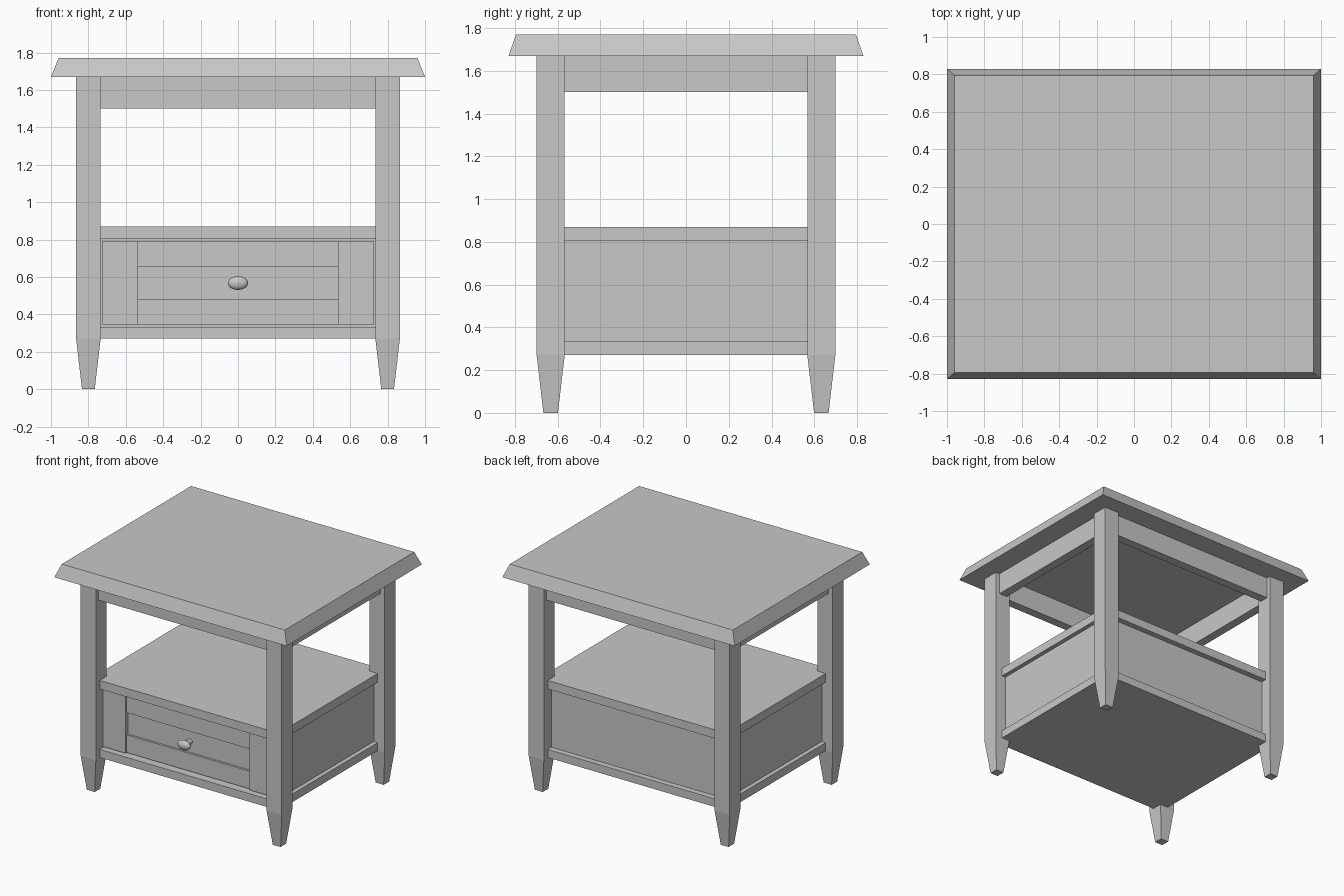
import bpy
import bmesh
from math import radians
from mathutils import Matrix

old = bpy.data.objects.get("Cube")
if old:
    bpy.data.objects.remove(old, do_unlink=True)

grey = bpy.data.materials.new("soft_grey")
grey.use_nodes = True
grey.diffuse_color = (0.58, 0.58, 0.58, 1)
grey.node_tree.nodes["Principled BSDF"].inputs["Base Color"].default_value = grey.diffuse_color


def finish(name, bm):
    bmesh.ops.recalc_face_normals(bm, faces=bm.faces)
    mesh = bpy.data.meshes.new(name)
    bm.to_mesh(mesh)
    bm.free()
    mesh.materials.append(grey)
    obj = bpy.data.objects.new(name, mesh)
    bpy.context.collection.objects.link(obj)
    return obj


def stack(name, cx, cy, levels):
    """Rectangular column through levels of (z, half width, half depth)."""
    bm = bmesh.new()
    rings = []
    for z, hx, hy in levels:
        rings.append([bm.verts.new((cx + sx * hx, cy + sy * hy, z))
                      for sx, sy in ((-1, -1), (1, -1), (1, 1), (-1, 1))])
    for low, high in zip(rings, rings[1:]):
        for i in range(4):
            j = (i + 1) % 4
            bm.faces.new((low[i], low[j], high[j], high[i]))
    bm.faces.new(rings[0][::-1])
    bm.faces.new(rings[-1])
    return finish(name, bm)


def box(name, x0, x1, y0, y1, z0, z1):
    hx, hy = (x1 - x0) / 2, (y1 - y0) / 2
    return stack(name, (x0 + x1) / 2, (y0 + y1) / 2, [(z0, hx, hy), (z1, hx, hy)])


# Bevelled table top
stack("table_top", 0, 0, [(1.67, 1.0, 0.83), (1.77, 0.96, 0.795)])

# Four legs with tapered feet
LEG_X, LEG_Y, HALF = 0.80, 0.633, 0.0655
for sx, side in ((-1, "right"), (1, "left")):
    for sy, end in ((-1, "front"), (1, "back")):
        stack(f"{end}_{side}_leg", sx * LEG_X, sy * LEG_Y,
              [(0, 0.034, 0.034), (0.27, HALF, HALF), (1.67, HALF, HALF)])

# Aprons under the top, set slightly back from the leg faces
IN_X, IN_Y = LEG_X - HALF, LEG_Y - HALF
for s, end, side in ((-1, "front", "right"), (1, "back", "left")):
    y0, y1 = sorted((s * 0.595, s * 0.665))
    x0, x1 = sorted((s * 0.76, s * 0.83))
    box(f"{end}_apron", -IN_X, IN_X, y0, y1, 1.50, 1.67)
    box(f"{side}_apron", x0, x1, -IN_Y, IN_Y, 1.50, 1.67)


# Shelf and base boards, notched around the legs
def notched_board(name, hx, hy, z0, z1):
    bm = bmesh.new()
    quarter = [(hx, IN_Y), (IN_X, IN_Y), (IN_X, hy)]
    outline = (quarter + [(-x, y) for x, y in quarter[::-1]]
               + [(-x, -y) for x, y in quarter] + [(x, -y) for x, y in quarter[::-1]])
    face = bm.faces.new([bm.verts.new((x, y, z0)) for x, y in outline])
    grown = bmesh.ops.extrude_face_region(bm, geom=[face], use_keep_orig=True)
    verts = [v for v in grown["geom"] if isinstance(v, bmesh.types.BMVert)]
    bmesh.ops.translate(bm, verts=verts, vec=(0, 0, z1 - z0))
    return finish(name, bm)


notched_board("shelf", 0.805, 0.65, 0.803, 0.87)
notched_board("base_board", 0.805, 0.65, 0.27, 0.333)

# Cabinet walls
LOW, HIGH = 0.333, 0.803
box("back_panel", -IN_X, IN_X, 0.57, 0.605, LOW, HIGH)
for s, side in ((-1, "right"), (1, "left")):
    x0, x1 = sorted((s * 0.735, s * 0.772))
    box(f"{side}_panel", x0, x1, -IN_Y, IN_Y, LOW, HIGH)
box("drawer_backing", -IN_X, IN_X, -0.58, -0.55, LOW, HIGH)

# Drawer front: stiles, rails and recessed centre
FRONT = -0.62
for s, side in ((-1, "right"), (1, "left")):
    x0, x1 = sorted((s * 0.535, s * 0.726))
    box(f"drawer_{side}_stile", x0, x1, FRONT, -0.57, 0.345, 0.793)
box("drawer_lower_rail", -0.535, 0.535, FRONT + 0.015, -0.57, 0.345, 0.483)
box("drawer_upper_rail", -0.535, 0.535, FRONT + 0.015, -0.57, 0.655, 0.793)
box("drawer_centre", -0.535, 0.535, -0.588, -0.57, 0.483, 0.655)

# Oval knob on a short stem
turn = Matrix.Rotation(radians(90), 4, "X")
bm = bmesh.new()
bmesh.ops.create_cone(bm, cap_ends=True, segments=20, radius1=0.02, radius2=0.02, depth=0.08,
                      matrix=Matrix.Translation((0, -0.62, 0.568)) @ turn)
stem = finish("knob_stem", bm)
bm = bmesh.new()
bmesh.ops.create_uvsphere(bm, u_segments=24, v_segments=12, radius=1,
                          matrix=Matrix.Translation((0, -0.663, 0.568))
                          @ Matrix.Diagonal((0.054, 0.025, 0.037, 1)) @ turn)
knob = finish("knob", bm)

bpy.ops.object.select_all(action="DESELECT")
for obj in (stem, knob):
    obj.select_set(True)
bpy.context.view_layer.objects.active = knob
bpy.ops.object.shade_smooth_by_angle(angle=radians(40))
